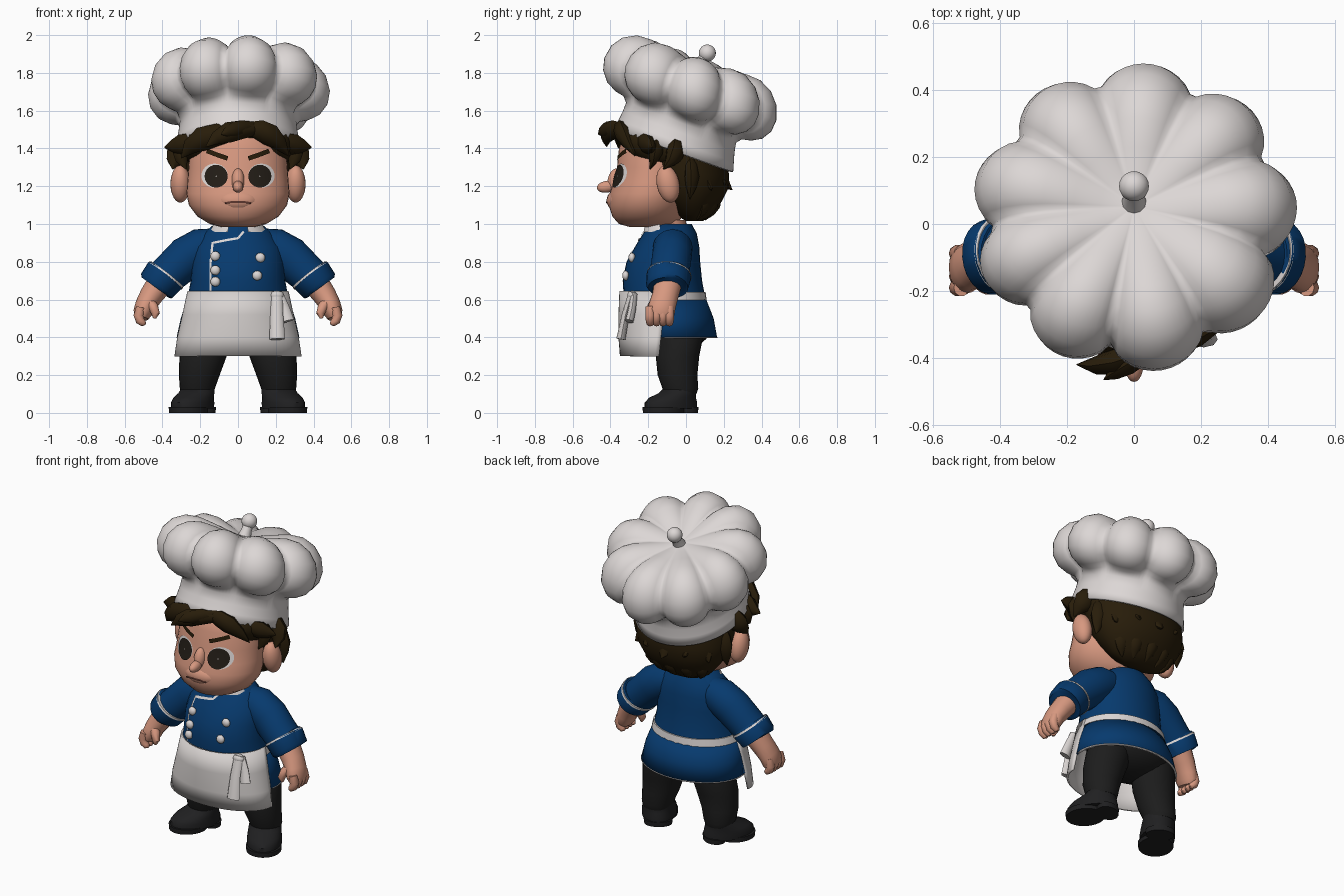
import bpy, bmesh, math
from math import sin, cos, pi, radians, sqrt
from mathutils import Vector, Matrix


def material(name, rgb):
    m = bpy.data.materials.new(name)
    m.diffuse_color = (*rgb, 1)
    return m


WHITE = material("hat white", (0.72, 0.68, 0.67))
LINEN = material("apron linen", (0.68, 0.645, 0.63))
SKIN = material("skin", (0.68, 0.315, 0.215))
BLUE = material("jacket blue", (0.002, 0.042, 0.155))
HAIR = material("dark brown", (0.021, 0.012, 0.003))
BLACK = material("trouser black", (0.012, 0.012, 0.012))
SHOE = material("shoe black", (0.014, 0.014, 0.015))
EYE = material("eye dark", (0.016, 0.012, 0.008))
LIP = material("mouth brown", (0.1, 0.035, 0.025))


def finish(name, bm, mat, angle=45):
    bmesh.ops.recalc_face_normals(bm, faces=bm.faces)
    me = bpy.data.meshes.new(name)
    bm.to_mesh(me)
    bm.free()
    me.materials.append(mat)
    me.shade_smooth()
    me.set_sharp_from_angle(angle=radians(angle))
    ob = bpy.data.objects.new(name, me)
    bpy.context.collection.objects.link(ob)
    return ob


def skin_rings(name, rows, mat, closed=True, caps=True, angle=45):
    """Bridge rows of points into one surface."""
    bm = bmesh.new()
    vs = [[bm.verts.new(p) for p in row] for row in rows]
    n = len(vs[0])
    for a, b in zip(vs, vs[1:]):
        for i in range(n if closed else n - 1):
            j = (i + 1) % n
            bm.faces.new((a[i], a[j], b[j], b[i]))
    if caps:
        bm.faces.new(vs[0])
        bm.faces.new(vs[-1])
    return finish(name, bm, mat, angle)


def loft(name, rings, mat, side=1, seg=32, start=0, end=360, thick=0):
    """Stack of level ellipses (cx, cy, z, rx, ry); a partial arc is left open."""
    full = end - start == 360
    rows = []
    for cx, cy, z, rx, ry in rings:
        angs = [radians(start + (end - start) * i / (seg if full else seg - 1)) for i in range(seg)]
        rows.append([(side * (cx + rx * cos(a)), cy + ry * sin(a), z) for a in angs])
    ob = skin_rings(name, rows, mat, full, full)
    if thick:
        ob.modifiers.new("thickness", 'SOLIDIFY').thickness = thick
    return ob


def tube(name, pts, mat, side=1, seg=12, up=(0, 1, 0)):
    """Elliptical tube along points (x, y, z, radius across, radius along up)."""
    rows = []
    P = [Vector(p[:3]) for p in pts]
    for i, p in enumerate(pts):
        d = (P[min(i + 1, len(P) - 1)] - P[max(i - 1, 0)]).normalized()
        u = d.cross(Vector(up)).normalized()
        v = d.cross(u)
        row = []
        for k in range(seg):
            a = 2 * pi * k / seg
            q = P[i] + u * p[3] * cos(a) + v * p[4] * sin(a)
            row.append((side * q.x, q.y, q.z))
        rows.append(row)
    return skin_rings(name, rows, mat)


def ball(name, c, r, mat, tilt=0, seg=20):
    bm = bmesh.new()
    m = Matrix.Translation(c) @ Matrix.Rotation(radians(tilt), 4, 'X') @ Matrix.Diagonal((*r, 1))
    bmesh.ops.create_uvsphere(bm, u_segments=seg, v_segments=seg * 2 // 3, radius=1, matrix=m)
    return finish(name, bm, mat, 180)


def front_y(rings, x, z):
    """Depth of the front of a loft at x, z."""
    for a, b in zip(rings, rings[1:]):
        if a[2] <= z <= b[2]:
            t = (z - a[2]) / (b[2] - a[2])
            _, cy, _, rx, ry = [p + (q - p) * t for p, q in zip(a, b)]
            return cy - ry * sqrt(max(0, 1 - (x / rx) ** 2))


def disc_plate(name, rings, x, z, rx, rz, mat, off):
    rows = [[(x + rx * f * cos(k * pi / 12), 0, z + rz * f * sin(k * pi / 12)) for k in range(24)]
            for f in (1, 0.7, 0.4, 0.05)]
    rows = [[(p[0], front_y(rings, p[0], p[2]) - off, p[2]) for p in r] for r in rows]
    skin_rings(name, rows, mat, caps=False)


def strip_plate(name, rings, pts, w, mat, off=0.006):
    """Thin painted strip following points (x, z) on the front of a loft."""
    fine = [Vector(a).lerp(Vector(b), k / 6) for a, b in zip(pts, pts[1:]) for k in range(6)] + [Vector(pts[-1])]
    rows = []
    for i, p in enumerate(fine):
        d = (fine[min(i + 1, len(fine) - 1)] - fine[max(i - 1, 0)]).normalized()
        n = Vector((-d.y, d.x)) * w / 2
        rows.append([(q.x, front_y(rings, q.x, q.y) - off, q.y) for q in (p - n, p, p + n)])
    skin_rings(name, rows, mat, closed=False, caps=False)


# Head and neck
head = [(0, -.19, .985, .09, .11), (0, -.2, 1.0, .15, .155), (0, -.205, 1.04, .215, .185),
        (0, -.2, 1.1, .26, .21), (0, -.19, 1.16, .273, .214), (0, -.177, 1.22, .268, .208),
        (0, -.165, 1.3, .262, .2), (0, -.155, 1.4, .255, .2), (0, -.14, 1.5, .22, .18), (0, -.14, 1.55, .1, .1)]
loft("head", head, SKIN, seg=40)
loft("neck", [(0, -.09, .9, .1, .1), (0, -.1, 1.02, .1, .1)], SKIN)
ball("nose", (0, -.42, 1.197), (.028, .052, .031), SKIN, 8)
ball("nose_bridge", (0, -.375, 1.23), (.034, .04, .065), SKIN, -12)
ball("muzzle", (0, -.36, 1.125), (.11, .06, .06), SKIN)
strip_plate("mouth", head, [(-.07, 1.11), (-.03, 1.117), (.03, 1.117), (.07, 1.11)], .01, LIP, .014)
for s in (1, -1):
    ball("ear", (s * .305, -.095, 1.212), (.053, .06, .1), SKIN, 12)
    disc_plate("eye_white", head, s * .124, 1.256, .07, .064, WHITE, .004)
    disc_plate("iris", head, s * .116, 1.253, .061, .06, EYE, .008)
    strip_plate("eyebrow", head, [(s * .055, 1.347), (s * .11, 1.366), (s * .165, 1.387)], .024, HAIR, .008)

# Hair: back mass, cap under the hat, side fill, swept locks
loft("hair_back", [(0, .045, 1.015, .12, .045), (0, .04, 1.05, .19, .095), (0, .035, 1.12, .25, .155),
                   (0, .025, 1.19, .29, .2), (0, .01, 1.26, .303, .218), (0, -.01, 1.34, .305, .225),
                   (0, -.04, 1.43, .3, .22), (0, -.06, 1.52, .22, .18)], HAIR, seg=36)
ball("hair_cap", (0, -.07, 1.42), (.315, .295, .12), HAIR, -20, 28)


def lock(a, b, c, w=.06, side=1, flat=.75):
    a, b, c = Vector(a), Vector(b), Vector(c)
    pts = []
    for t, f in ((0, .5), (.25, .9), (.5, 1), (.75, .65), (1, .05)):
        p = a * (1 - t) ** 2 + (b * 2 - (a + c) / 2) * 2 * t * (1 - t) + c * t * t
        pts.append((*p, w * f, w * f * flat))
    tube("hair_lock", pts, HAIR, side, 8, (0.05, 1, 0.1))


lock((.11, -.34, 1.5), (-.05, -.41, 1.485), (-.17, -.42, 1.41), .055)
lock((.09, -.35, 1.52), (-.02, -.42, 1.5), (-.09, -.465, 1.475), .042)
lock((.0, -.35, 1.48), (-.19, -.33, 1.45), (-.3, -.28, 1.35), .065)
lock((.05, -.35, 1.51), (.17, -.33, 1.47), (.27, -.27, 1.36), .06)
for s in (1, -1):
    ball("hair_side", (s * .2, -.13, 1.41), (.1, .19, .1), HAIR, -12)
    lock((.2, -.26, 1.45), (.3, -.2, 1.42), (.39, -.18, 1.405), .055, s)
    lock((.25, -.15, 1.45), (.3, -.16, 1.38), (.275, -.19, 1.29), .05, s)
    lock((.25, -.06, 1.44), (.32, -.06, 1.37), (.345, -.12, 1.29), .065, s)
    lock((.26, .02, 1.36), (.285, .03, 1.25), (.3, .02, 1.13), .055, s)
for k in range(5):
    a = radians(34 + 28 * k)
    x, y = cos(a), sin(a)
    lock((.21 * x, .14 * y, 1.36), (.255 * x, .19 * y, 1.24), (.31 * x, .245 * y, 1.18 + .04 * (k % 2)), .055, 1, .6)
    lock((.19 * x, .13 * y + .02, 1.18), (.2 * x, .125 * y + .02, 1.1), (.17 * x, .09 * y + .01, 1.02), .05)

# Hat: tilted band flowing into nine puffed lobes
HAT = Matrix.Translation((0, -.065, 1.39)) @ Matrix.Rotation(radians(-20), 4, 'X')
profile = [(.31, .03, 0), (.322, -.005, 0), (.335, 0, 0), (.325, .05, 0), (.315, .1, 0), (.31, .15, .1),
           (.335, .178, .5), (.385, .188, .9), (.44, .218, 1), (.477, .27, 1), (.488, .335, 1),
           (.468, .41, 1), (.42, .47, 1), (.35, .506, .95), (.27, .51, .7), (.18, .492, .35),
           (.1, .472, .1), (.03, .462, 0)]
rows = []
for r, h, k in profile:
    row = []
    for i in range(108):
        a = 2 * pi * i / 108
        w = a - radians(85) + radians(5) * max(0, -sin(a))
        f = 1 - .36 * k * (1 - abs(cos(4.5 * w)) ** .65)
        cr, ch = min(.25, r), .33
        rr, hh = cr + (r - cr) * f, ch + (h - ch) * f
        row.append(HAT @ Vector((rr * cos(a), rr * sin(a) - .09 * hh, hh)))
    rows.append(row)
skin_rings("chef_hat", rows, WHITE, angle=180)
tube("hat_stem", [(0, .055, 1.81, .042, .042), (0, .085, 1.86, .03, .03), (0, .11, 1.9, .03, .03)], WHITE, up=(1, 0, 0))
ball("hat_knob", (0, .113, 1.905), (.045, .045, .045), WHITE)

# Jacket: closed body, skirt open at the front with a pale hem
body = [(0, -.08, .4, .325, .245), (0, -.09, .5, .303, .237), (0, -.115, .62, .265, .215),
        (0, -.125, .7, .25, .21), (0, -.12, .8, .245, .195), (0, -.1, .88, .232, .17),
        (0, -.085, .95, .185, .142), (0, -.08, 1.0, .125, .11)]
loft("jacket", body[2:], BLUE)
loft("jacket_skirt", body[:3], BLUE, start=-12, end=192, thick=.01)
loft("skirt_hem", [(0, -.08, .397, .326, .246), (0, -.08, .403, .326, .246)], WHITE, start=-8, end=188, thick=.012)
for a in (198, 290):
    loft("collar", [(0, -.095, .958, .158, .138), (0, -.1, 1.005, .132, .122)], WHITE, seg=12, start=a, end=a + 52)
strip_plate("jacket_piping", body, [(-.145, .63), (-.145, .8), (-.135, .9), (-.06, .915), (0, .925), (.03, .96)], .012, WHITE)
for x, z in ((-.12, .83), (-.12, .755), (-.12, .695), (.118, .822), (.102, .727)):
    ball("button", (x, front_y(body, x, z) - .008, z), (.026, .018, .026), WHITE, seg=12)

# Apron, waistband and hanging cloth
loft("apron", [(0, -.15, .3, .337, .2), (0, -.14, .4, .322, .218), (0, -.128, .52, .295, .23),
               (0, -.118, .645, .268, .235)], LINEN, start=178, end=362, thick=.012)
loft("waistband", [(0, -.115, .597, .278, .224), (0, -.117, .64, .268, .221)], WHITE)
tube("cloth_long", [(.205, -.285, .64, .03, .018), (.205, -.32, .52, .034, .02), (.208, -.345, .39, .042, .024)], LINEN, seg=8)
tube("cloth_short", [(.215, -.275, .63, .025, .018), (.245, -.285, .55, .03, .02), (.262, -.3, .485, .036, .022)], LINEN, seg=8)
ball("cloth_knot", (.205, -.285, .622), (.036, .026, .025), LINEN)

# Trousers and hips
ball("hips", (0, -.05, .47), (.27, .19, .14), BLACK)
for s in (1, -1):
    loft("trouser_leg", [(.215, -.03, .1, .085, .085), (.215, -.03, .13, .093, .095), (.205, -.045, .2, .108, .105),
                         (.185, -.045, .3, .125, .115), (.165, -.03, .4, .135, .12), (.14, -.03, .5, .12, .11)], BLACK, s, 24)
    # Shoes with separate heel, toes turned outward
    turn = Matrix.Translation((s * .24, -.08, 0)) @ Matrix.Rotation(radians(30 * s), 4, 'Z')
    for name, rings in (
            ("shoe_sole", [(0, -.045, 0, .1, .112), (0, -.045, .03, .102, .114)]),
            ("shoe_heel", [(0, .09, 0, .08, .06), (0, .09, .03, .084, .062)]),
            ("shoe_upper", [(0, 0, .022, .099, .15), (0, 0, .055, .1, .15), (0, .01, .08, .097, .132),
                            (0, .04, .105, .094, .1), (0, .052, .125, .09, .09)])):
        loft(name, rings, SHOE, s, 28).data.transform(turn)

    # Sleeve with rolled cuff and trim
    tube("sleeve", [(.1, -.07, .9, .08, .08), (.19, -.07, .875, .105, .105), (.27, -.075, .825, .112, .105),
                    (.34, -.085, .76, .105, .105), (.39, -.09, .715, .1, .105)], BLUE, s, 24)
    tube("cuff", [(.38, -.09, .735, .103, .108), (.387, -.09, .727, .113, .118), (.432, -.1, .672, .104, .112),
                  (.437, -.1, .665, .09, .1)], BLUE, s, 24)
    tube("cuff_trim", [(.379, -.089, .734, .112, .118), (.386, -.09, .725, .115, .12)], WHITE, s, 24)

    # Forearm, hand and curled fingers
    tube("forearm", [(.41, -.095, .69, .07, .075), (.46, -.11, .62, .062, .07), (.49, -.125, .57, .055, .072),
                     (.505, -.135, .53, .05, .075), (.51, -.14, .5, .035, .06)], SKIN, s, 16)
    for k in range(4):
        y = -.19 + .034 * k
        tube("finger", [(.515, y, .56, .024, .026), (.526, y, .515, .027, .026), (.518, y, .488, .024, .024),
                        (.5, y, .474, .018, .02), (.488, y, .472, .006, .008)], SKIN, s, 10)
    tube("thumb", [(.475, -.15, .59, .03, .03), (.448, -.18, .56, .027, .027), (.436, -.19, .525, .022, .022),
                   (.442, -.19, .5, .008, .008)], SKIN, s, 10)
